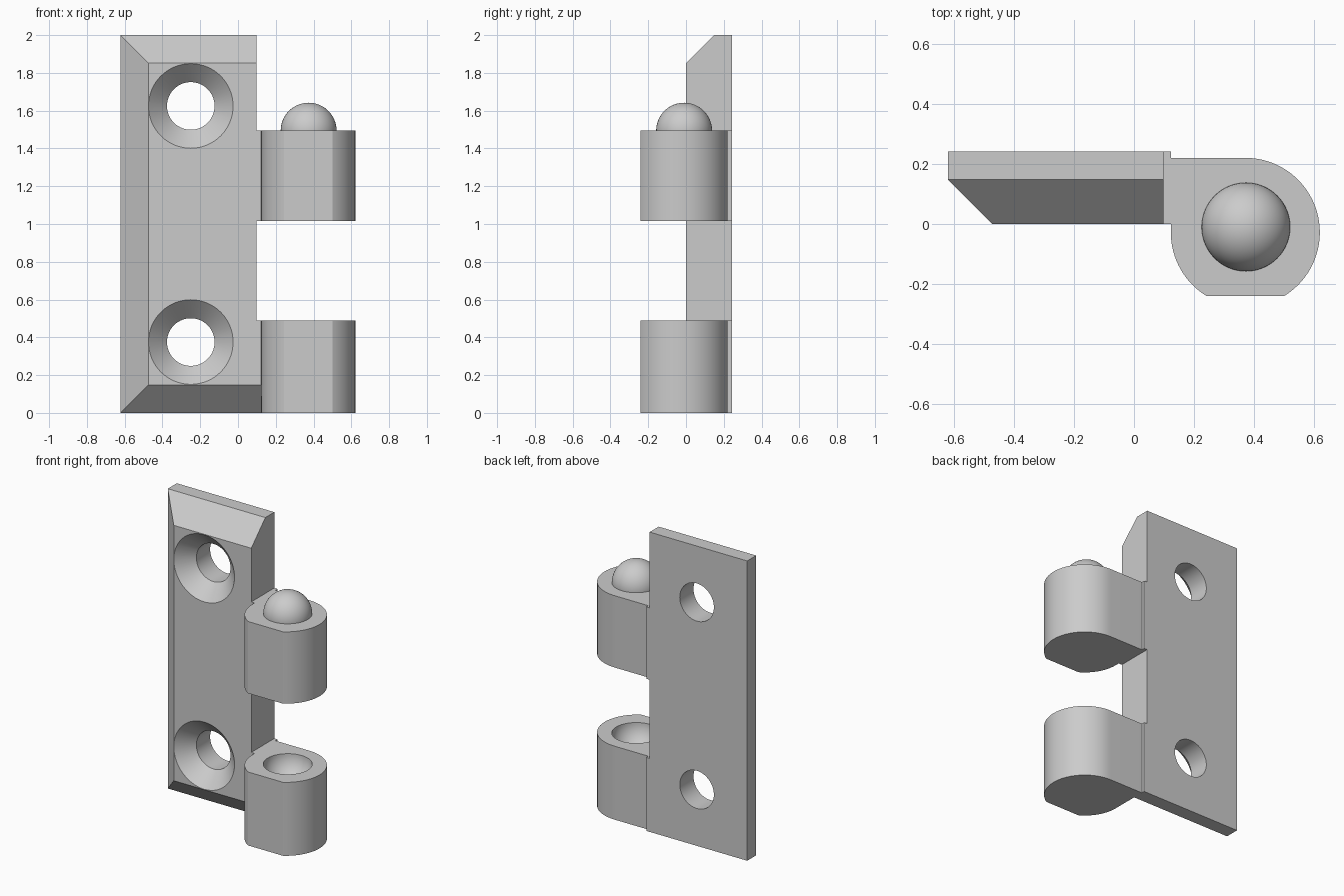
import bpy, bmesh
from math import radians, cos, sin, asin, degrees
from mathutils import Matrix

cube = bpy.data.objects.get("Cube")
if cube:
    bpy.data.objects.remove(cube, do_unlink=True)

grey = bpy.data.materials.new("plain grey")
grey.use_nodes = True
grey.diffuse_color = (0.6, 0.6, 0.6, 1)
grey.node_tree.nodes["Principled BSDF"].inputs["Base Color"].default_value = (0.6, 0.6, 0.6, 1)


def make(name, bm):
    """Turn a bmesh into a scene object."""
    bmesh.ops.recalc_face_normals(bm, faces=bm.faces)
    mesh = bpy.data.meshes.new(name)
    bm.to_mesh(mesh)
    bm.free()
    ob = bpy.data.objects.new(name, mesh)
    mesh.materials.append(grey)
    bpy.context.collection.objects.link(ob)
    return ob


def loft(name, rings):
    """Skin a stack of matching closed rings and cap both ends."""
    bm = bmesh.new()
    loops = [[bm.verts.new(p) for p in ring] for ring in rings]
    n = len(loops[0])
    for a, b in zip(loops, loops[1:]):
        for i in range(n):
            j = (i + 1) % n
            bm.faces.new((a[i], a[j], b[j], b[i]))
    bm.faces.new(loops[0])
    bm.faces.new(loops[-1])
    return make(name, bm)


def sphere(name, centre, radius):
    bm = bmesh.new()
    bmesh.ops.create_uvsphere(bm, u_segments=64, v_segments=32, radius=radius,
                              matrix=Matrix.Translation(centre))
    return make(name, bm)


def cut(ob, cutter):
    """Subtract the cutter and discard it."""
    mod = ob.modifiers.new("cut", "BOOLEAN")
    mod.operation, mod.solver, mod.object = "DIFFERENCE", "EXACT", cutter
    cutter.hide_render = True
    bpy.context.view_layer.objects.active = ob
    bpy.ops.object.modifier_apply(modifier=mod.name)
    bpy.data.objects.remove(cutter, do_unlink=True)


def smooth(ob):
    bpy.ops.object.select_all(action="DESELECT")
    ob.select_set(True)
    bpy.context.view_layer.objects.active = ob
    bpy.ops.object.shade_smooth_by_angle(angle=radians(25))


LEFT, EDGE, TAB, BACK, BEVEL = -0.622, 0.098, 0.123, 0.243, 0.148
KNUCKLES = {"lower_knuckle": (0, 0.49), "upper_knuckle": (1.015, 1.494)}


# Mounting plate, bevelled on three sides
def plate_ring(y, inset):
    return [(LEFT + inset, y, inset), (TAB, y, inset),
            (TAB, y, 2 - inset), (LEFT + inset, y, 2 - inset)]


plate = loft("mounting_plate", [plate_ring(BACK, 0), plate_ring(BEVEL, 0), plate_ring(0, BEVEL)])

# Relief steps along the hinge edge, leaving a tab beside each knuckle
for z0, z1 in ((0.49, 1.015), (1.494, 2.1)):
    cut(plate, loft("relief_cutter", [
        [(EDGE, -1, z), (1, -1, z), (1, 1, z), (EDGE, 1, z)] for z in (z0, z1)]))


# Countersunk screw holes
def circle(z, y, r, n=64):
    return [(-0.25 + r * cos(radians(360 * i / n)), y, z + r * sin(radians(360 * i / n)))
            for i in range(n)]


for z in (0.375, 1.625):
    cut(plate, loft("screw_cutter", [circle(z, y, r) for y, r in
                                     ((-0.02, 0.244), (0.098, 0.126), (0.4, 0.126))]))
smooth(plate)

# Knuckles: round barrel, flat front, straight back running into the tab
CX, CY, R, FLAT = 0.372, -0.028, 0.249, -0.241
dip = degrees(asin((CY - FLAT) / R))


def arc(start, end, n):
    return [(CX + R * cos(radians(start + (end - start) * i / n)),
             CY + R * sin(radians(start + (end - start) * i / n))) for i in range(n + 1)]


outline = [(TAB, CY + R)] + arc(180, 180 + dip, 16) + arc(360 - dip, 450, 40)
parts = {name: loft(name, [[(x, y, z) for x, y in outline] for z in span])
         for name, span in KNUCKLES.items()}

# Ball on the upper knuckle, matching socket in the lower one
cut(parts["lower_knuckle"], sphere("socket_cutter", (0.374, -0.01, 0.49), 0.148))
smooth(sphere("pivot_ball", (0.374, -0.01, 1.494), 0.148))
for knuckle in parts.values():
    smooth(knuckle)
